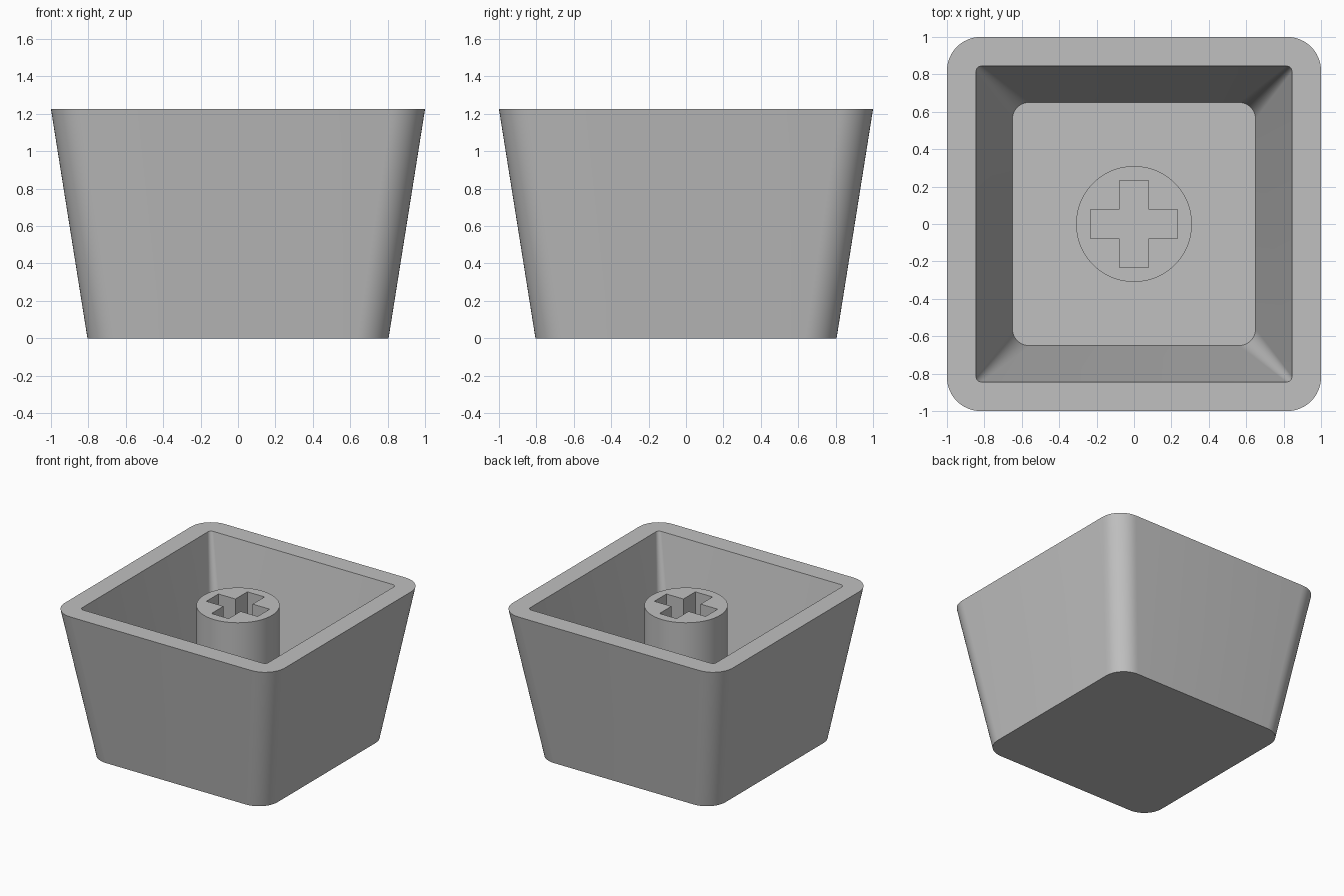
import bpy
import bmesh
from math import cos, sin, pi, radians

if "Cube" in bpy.data.objects:
    bpy.data.objects.remove(bpy.data.objects["Cube"], do_unlink=True)

HEIGHT, FLOOR, STEM_TOP = 1.225, 0.16, 1.16

grey = bpy.data.materials.new("light_grey_plastic")
grey.use_nodes = True
grey.diffuse_color = (0.53, 0.53, 0.53, 1)
grey.node_tree.nodes["Principled BSDF"].inputs["Base Color"].default_value = grey.diffuse_color


def finish(name, bm):
    """Turn a bmesh into a smooth object with sharp edges kept."""
    bmesh.ops.recalc_face_normals(bm, faces=bm.faces)
    mesh = bpy.data.meshes.new(name)
    bm.to_mesh(mesh)
    bm.free()
    mesh.materials.append(grey)
    obj = bpy.data.objects.new(name, mesh)
    bpy.context.collection.objects.link(obj)
    bpy.ops.object.select_all(action="DESELECT")
    obj.select_set(True)
    bpy.context.view_layer.objects.active = obj
    bpy.ops.object.shade_smooth_by_angle(angle=radians(30))
    return obj


def rounded_square(bm, half, radius, z, steps=12):
    """Ring of vertices around a square with rounded corners."""
    ring = []
    for corner in range(4):
        mid = pi / 4 + corner * pi / 2
        cx = (half - radius) * (1 if cos(mid) > 0 else -1)
        cy = (half - radius) * (1 if sin(mid) > 0 else -1)
        for i in range(steps + 1):
            a = corner * pi / 2 + i / steps * pi / 2
            ring.append(bm.verts.new((cx + radius * cos(a), cy + radius * sin(a), z)))
    return ring


# Tapered hollow shell: outer wall, rim, inner wall, closed base
bm = bmesh.new()
rings = [rounded_square(bm, *spec) for spec in (
    (0.805, 0.17, 0),
    (1.0, 0.18, HEIGHT),
    (0.845, 0.03, HEIGHT),
    (0.65, 0.09, FLOOR),
)]
for low, high in zip(rings, rings[1:]):
    n = len(low)
    for i in range(n):
        j = (i + 1) % n
        bm.faces.new((low[i], low[j], high[j], high[i]))
bm.faces.new(rings[0])
bm.faces.new(rings[-1])
finish("tapered_shell", bm)

# Round stem with a cross-shaped socket, extruded from a flat outline
circle = [(0.31 * cos(i * pi / 32), 0.31 * sin(i * pi / 32)) for i in range(64)]
arm, bar = 0.233, 0.078
quarter = [(arm, -bar), (arm, bar), (bar, bar)]
cross = []
for turn in range(4):
    cross += quarter
    quarter = [(-y, x) for x, y in quarter]

curve = bpy.data.curves.new("stem_outline", "CURVE")
curve.dimensions = "2D"
curve.fill_mode = "BOTH"
bottom = FLOOR - 0.05
curve.extrude = (STEM_TOP - bottom) / 2
for outline in (circle, cross):
    spline = curve.splines.new("POLY")
    spline.points.add(len(outline) - 1)
    for point, (x, y) in zip(spline.points, outline):
        point.co = (x, y, 0, 1)
    spline.use_cyclic_u = True

helper = bpy.data.objects.new("stem_outline", curve)
helper.hide_render = True
bpy.context.collection.objects.link(helper)
graph = bpy.context.evaluated_depsgraph_get()
solid = bpy.data.meshes.new_from_object(helper.evaluated_get(graph))
bm = bmesh.new()
bm.from_mesh(solid)
bpy.data.objects.remove(helper, do_unlink=True)
bmesh.ops.remove_doubles(bm, verts=bm.verts, dist=0.0005)
bmesh.ops.translate(bm, verts=bm.verts, vec=(0, 0, (STEM_TOP + bottom) / 2))
finish("cross_socket_stem", bm)
